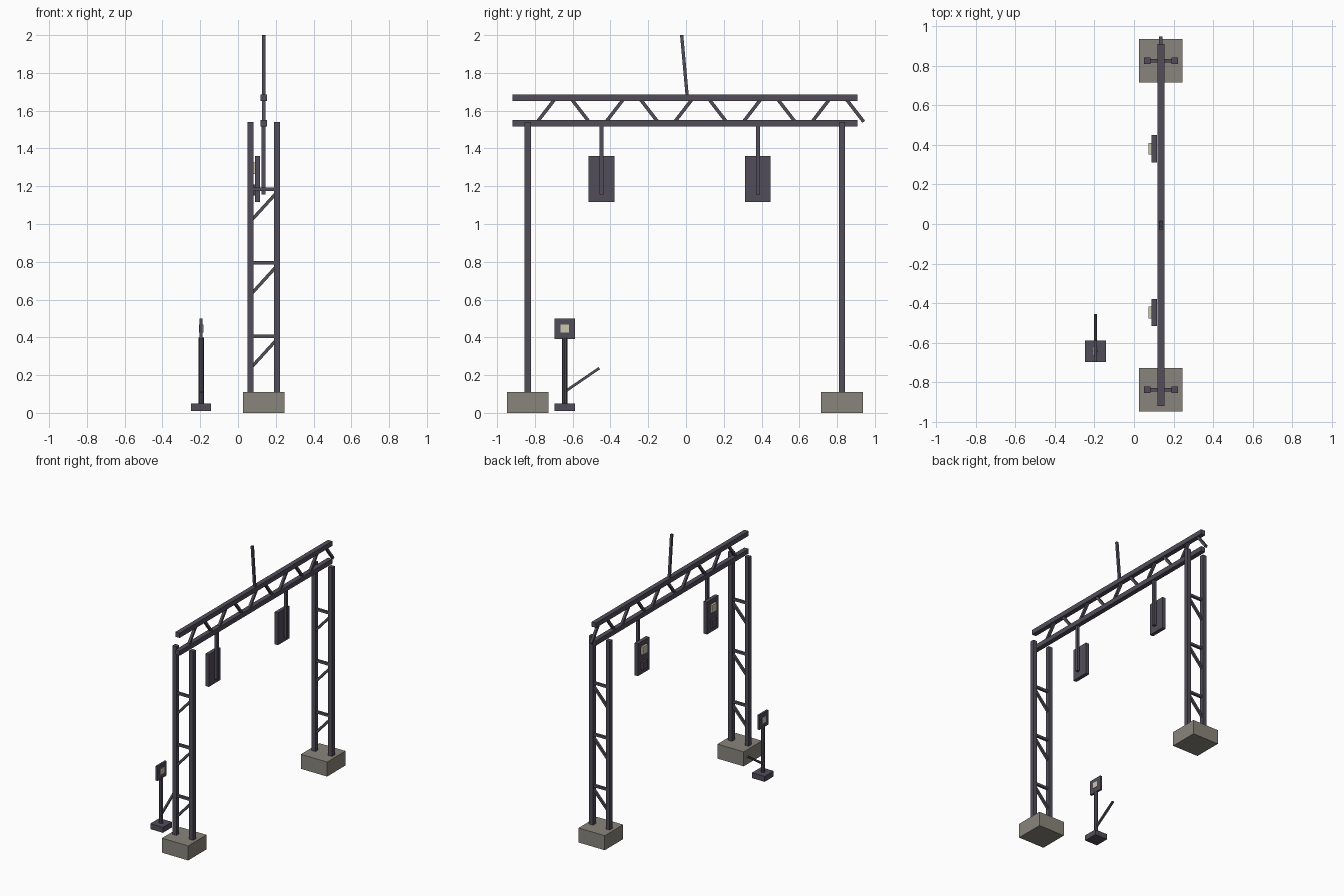
import bpy
from mathutils import Vector

if "Cube" in bpy.data.objects:
    bpy.data.objects.remove(bpy.data.objects["Cube"])


def material(name, rgb):
    m = bpy.data.materials.new(name)
    m.diffuse_color = (*rgb, 1)
    m.use_nodes = True
    m.node_tree.nodes["Principled BSDF"].inputs["Base Color"].default_value = m.diffuse_color
    return m


STEEL = material("dark_steel", (0.084, 0.076, 0.102))
CONCRETE = material("concrete", (0.25, 0.235, 0.20))
LAMP = material("cream_lamp", (0.61, 0.575, 0.43))


def box(name, center, size, mat=STEEL):
    bpy.ops.mesh.primitive_cube_add(size=1, location=center)
    o = bpy.context.object
    o.name = name
    o.scale = size
    bpy.ops.object.transform_apply(location=False, rotation=False, scale=True)
    o.data.materials.append(mat)
    return o


def bar(name, a, b, thick, mat=STEEL):
    """Square bar between two points."""
    a, b = Vector(a), Vector(b)
    o = box(name, (a + b) / 2, (thick, thick, (b - a).length), mat)
    d = b - a
    # keep the bar's sides square to the plane it leans in
    o.rotation_euler = (0, 0, 0)
    if abs(d.y) > abs(d.x):
        o.rotation_euler.x = -Vector((d.z, d.y)).angle_signed(Vector((1, 0)))
        up = o.rotation_euler.to_matrix() @ Vector((0, 0, 1))
        if up.dot(d.normalized()) < 0.99:
            o.rotation_euler.x *= -1
    elif abs(d.x) > 0:
        o.rotation_euler.y = Vector((d.z, d.x)).angle_signed(Vector((1, 0)))
        up = o.rotation_euler.to_matrix() @ Vector((0, 0, 1))
        if up.dot(d.normalized()) < 0.99:
            o.rotation_euler.y *= -1
    return o


X = 0.136  # plane of the gantry

# Footings and ladder-like towers
for y in (-0.838, 0.826):
    box("footing", (X, y, 0.055), (0.22, 0.22, 0.11), CONCRETE)
    for s in (-1, 1):
        box("tower_post", (X + s * 0.07, y, 0.82), (0.033, 0.033, 1.44))
    for i in range(3):
        z = 0.405 + i * 0.389
        box("tower_rung", (X, y, z), (0.14, 0.018, 0.018))
        bar("tower_brace", (X - 0.066, y, z - 0.165), (X + 0.066, y, z - 0.02), 0.017)

# Truss beam: two chords and zigzag struts
for z in (1.533, 1.668):
    box("beam_chord", (X, -0.005, z), (0.036, 1.828, 0.036))
for i in range(10):
    y = -0.741 + i * 0.1818
    d = 0.046 if i % 2 == 0 else -0.046
    bar("beam_strut", (X, y - d, 1.541), (X, y + d, 1.66), 0.018)

# Leaning mast on the beam
bar("mast", (X, 0.007, 1.67), (X, -0.023, 2.0), 0.017)

# Hanging signal panels with lamps on the -x side
for y in (-0.448, 0.38):
    box("hanger", (X, y, 1.345), (0.021, 0.021, 0.38))
    box("signal_panel", (0.103, y, 1.238), (0.028, 0.137, 0.245))
    box("signal_lamp", (0.082, y, 1.295), (0.016, 0.06, 0.06), LAMP)
    box("unlit_lamp", (0.082, y, 1.18), (0.016, 0.06, 0.06))

# Small ground signal
SX, SY = -0.195, -0.642
box("ground_signal_base", (SX, SY, 0.03), (0.106, 0.109, 0.041))
bpy.ops.mesh.primitive_cylinder_add(vertices=8, radius=0.014, depth=0.36, location=(SX, SY, 0.22))
bpy.context.object.name = "ground_signal_pole"
bpy.context.object.data.materials.append(STEEL)
box("ground_signal_head", (SX, SY, 0.445), (0.016, 0.109, 0.11))
box("ground_signal_lamp", (SX, SY, 0.447), (0.023, 0.044, 0.044), LAMP)
bar("ground_signal_lever", (SX, SY - 0.01, 0.105), (SX, -0.459, 0.237), 0.014)
